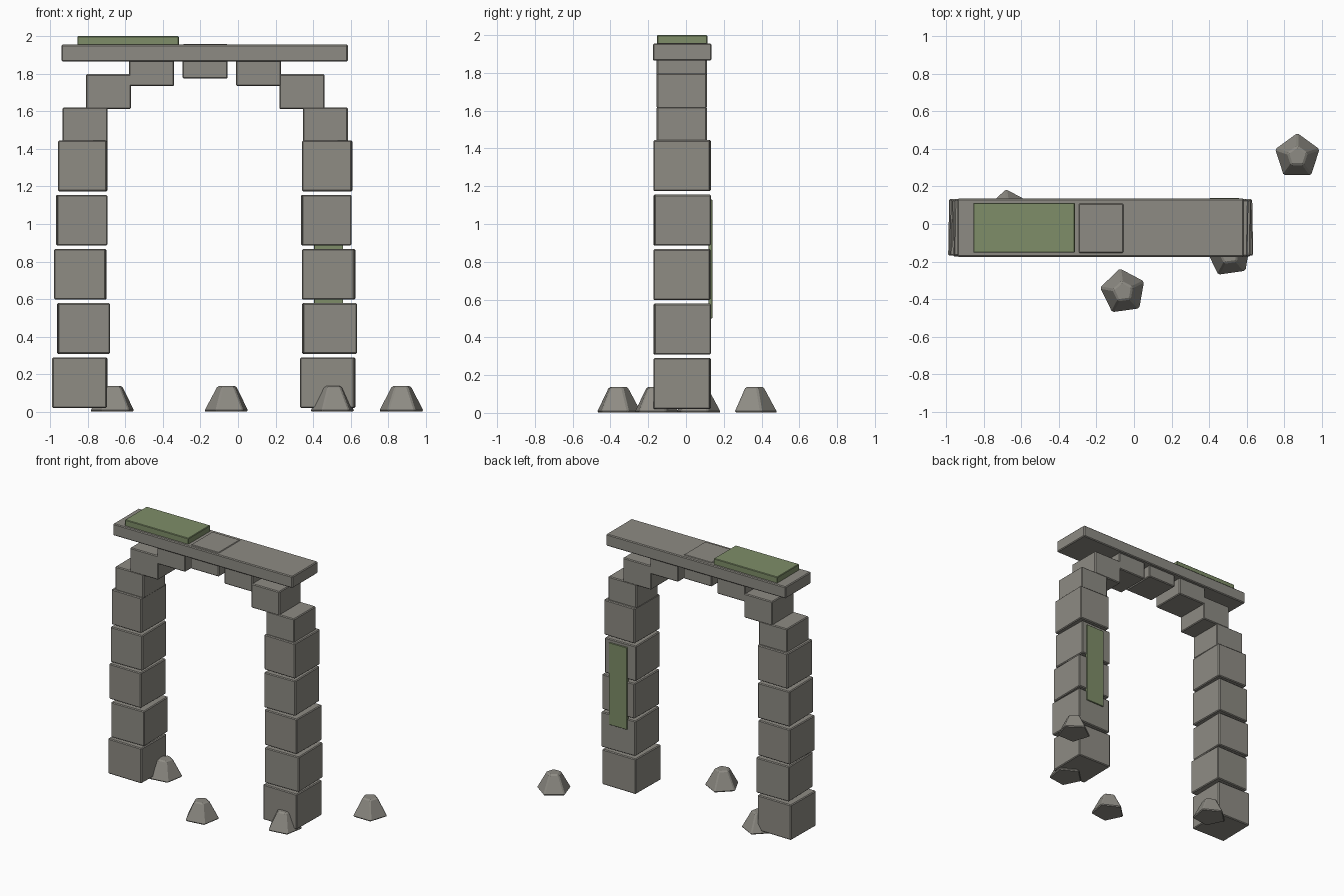
import bpy, bmesh, math
from mathutils import Matrix

cube = bpy.data.objects.get("Cube")
if cube:
    bpy.data.objects.remove(cube, do_unlink=True)


def material(name, rgb):
    mat = bpy.data.materials.new(name)
    mat.use_nodes = True
    mat.diffuse_color = (*rgb, 1)
    mat.node_tree.nodes["Principled BSDF"].inputs["Base Color"].default_value = (*rgb, 1)
    return mat


stone = material("weathered stone", (0.27, 0.26, 0.23))
moss = material("moss green", (0.21, 0.27, 0.14))


def finish(name, bm, mat, bevel):
    mesh = bpy.data.meshes.new(name)
    bm.to_mesh(mesh)
    bm.free()
    mesh.materials.append(mat)
    obj = bpy.data.objects.new(name, mesh)
    bpy.context.collection.objects.link(obj)
    if bevel:
        mod = obj.modifiers.new("worn edges", "BEVEL")
        mod.width = bevel
        mod.segments = 1
    return obj


def block(name, xs, ys, zs, mat=stone, bevel=0.006, yaw=0):
    bm = bmesh.new()
    size = [b - a for a, b in (xs, ys, zs)]
    bmesh.ops.create_cube(bm, size=1, matrix=Matrix.Diagonal((*size, 1)))
    obj = finish(name, bm, mat, bevel)
    obj.location = [(a + b) / 2 for a, b in (xs, ys, zs)]
    obj.rotation_euler.z = math.radians(yaw)
    return obj


def rock(name, x, y, turn):
    bm = bmesh.new()
    bmesh.ops.create_cone(bm, cap_ends=True, segments=5, radius1=0.128,
                          radius2=0.055, depth=0.135)
    # Put one corner of the pentagon at the requested heading
    first = bm.verts[:][0].co
    bmesh.ops.rotate(bm, verts=bm.verts, cent=(0, 0, 0), matrix=Matrix.Rotation(
        math.radians(turn) - math.atan2(first.y, first.x), 3, "Z"))
    finish(name, bm, stone, 0.008).location = (x, y, 0.0695)


# Two pillars of loosely stacked blocks
pillars = {
    "right": [(-0.99, -0.695), (-0.965, -0.68), (-0.98, -0.70), (-0.97, -0.695), (-0.96, -0.695)],
    "left": [(0.33, 0.625), (0.34, 0.635), (0.34, 0.625), (0.335, 0.605), (0.34, 0.61)],
}
for side, spans in pillars.items():
    for i, (x0, x1) in enumerate(spans):
        z = 0.02 + 0.2885 * i
        block(f"{side}_pillar_block_{i + 1}", (x0 + 0.003, x1 - 0.003),
              (-0.17, 0.13), (z, z + 0.27), yaw=1 if i % 2 else -1)

# Stepped arch stones, mirrored about the keystone
middle = -0.175
for i, (offset, z) in enumerate([(0, 1.867), (0.285, 1.827), (0.515, 1.705), (0.64, 1.528)]):
    for side, sign in (("left", 1), ("right", -1)):
        if i == 0 and sign < 0:
            continue
        x = middle + sign * offset
        block("keystone" if i == 0 else f"{side}_arch_stone_{i}",
              (x - 0.12, x + 0.12), (-0.155, 0.11), (z - 0.0925, z + 0.0925))

# Lintel slab and moss patches
block("lintel", (-0.94, 0.585), (-0.175, 0.135), (1.865, 1.955))
block("top_moss", (-0.855, -0.315), (-0.153, 0.113), (1.945, 2.0), moss, 0.004)
block("back_moss", (0.405, 0.56), (0.118, 0.139), (0.50, 1.13), moss, 0.002)

# Fallen rocks
for i, (x, y, turn) in enumerate([(0.87, 0.36, 90), (-0.058, -0.36, 98),
                                  (0.507, -0.16, 98), (-0.665, 0.062, 98)]):
    rock(f"fallen_rock_{i + 1}", x, y, turn)
